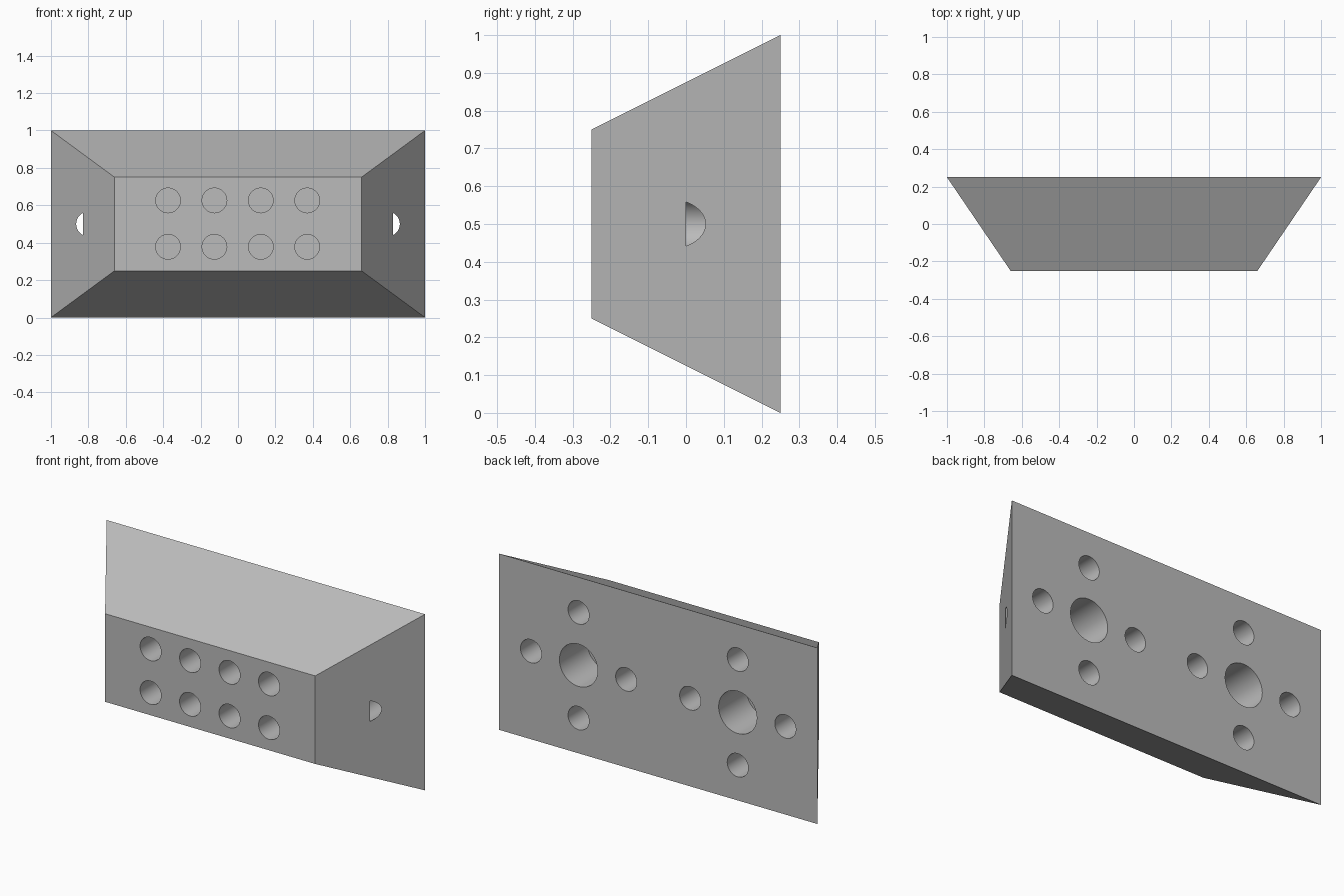
import bpy
import bmesh
from math import pi, radians
from mathutils import Matrix

if "Cube" in bpy.data.objects:
    bpy.data.objects.remove(bpy.data.objects["Cube"], do_unlink=True)

BACK, FRONT = 0.25, -0.25
HOLE_R, BIG_R = 0.066, 0.12

grey = bpy.data.materials.new("plain_grey")
grey.use_nodes = True
colour = (0.5, 0.5, 0.5, 1)
grey.diffuse_color = colour
grey.node_tree.nodes["Principled BSDF"].inputs["Base Color"].default_value = colour


def make_object(name, bm):
    mesh = bpy.data.meshes.new(name)
    bm.to_mesh(mesh)
    bm.free()
    mesh.materials.append(grey)
    obj = bpy.data.objects.new(name, mesh)
    bpy.context.collection.objects.link(obj)
    return obj


def add_drill(bm, x, z, radius, y0, y1):
    """Cylinder along y between y0 and y1."""
    place = Matrix.Translation((x, (y0 + y1) / 2, z)) @ Matrix.Rotation(pi / 2, 4, 'X')
    bmesh.ops.create_cone(bm, cap_ends=True, segments=64, radius1=radius,
                          radius2=radius, depth=y1 - y0, matrix=place)


# Block tapering from the large back face to the small front face
bm = bmesh.new()
bmesh.ops.create_cube(bm, size=1)
for v in bm.verts:
    at_front = v.co.y < 0
    v.co.x *= 1.32 if at_front else 2
    v.co.z = 0.5 + v.co.z * (0.5 if at_front else 1)
    v.co.y = FRONT if at_front else BACK
block = make_object("tapered_block", bm)

# Two rows of four holes in the front
bm = bmesh.new()
for col in range(4):
    for z in (0.378, 0.626):
        add_drill(bm, -0.374 + 0.248 * col, z, HOLE_R, FRONT - 0.1, -0.01)
front_drills = make_object("front_drills", bm)

# Two clusters in the back: a large hole ringed by four small ones.
# The outermost small holes break out through the sloping ends.
bm = bmesh.new()
for x in (-0.5, 0.5):
    add_drill(bm, x, 0.5, BIG_R, 0, BACK + 0.1)
    for dx, dz in ((1, 0), (-1, 0), (0, 1), (0, -1)):
        add_drill(bm, x + 0.299 * dx, 0.5 + 0.3 * dz, HOLE_R, 0, BACK + 0.1)
back_drills = make_object("back_drills", bm)

# Cut the holes, then drop the cutters
bpy.ops.object.select_all(action='DESELECT')
block.select_set(True)
bpy.context.view_layer.objects.active = block
for drill in (front_drills, back_drills):
    cut = block.modifiers.new(drill.name, 'BOOLEAN')
    cut.operation = 'DIFFERENCE'
    cut.solver = 'EXACT'
    cut.object = drill
    bpy.ops.object.modifier_apply(modifier=cut.name)
    bpy.data.objects.remove(drill, do_unlink=True)

bpy.ops.object.shade_smooth_by_angle(angle=radians(30))
